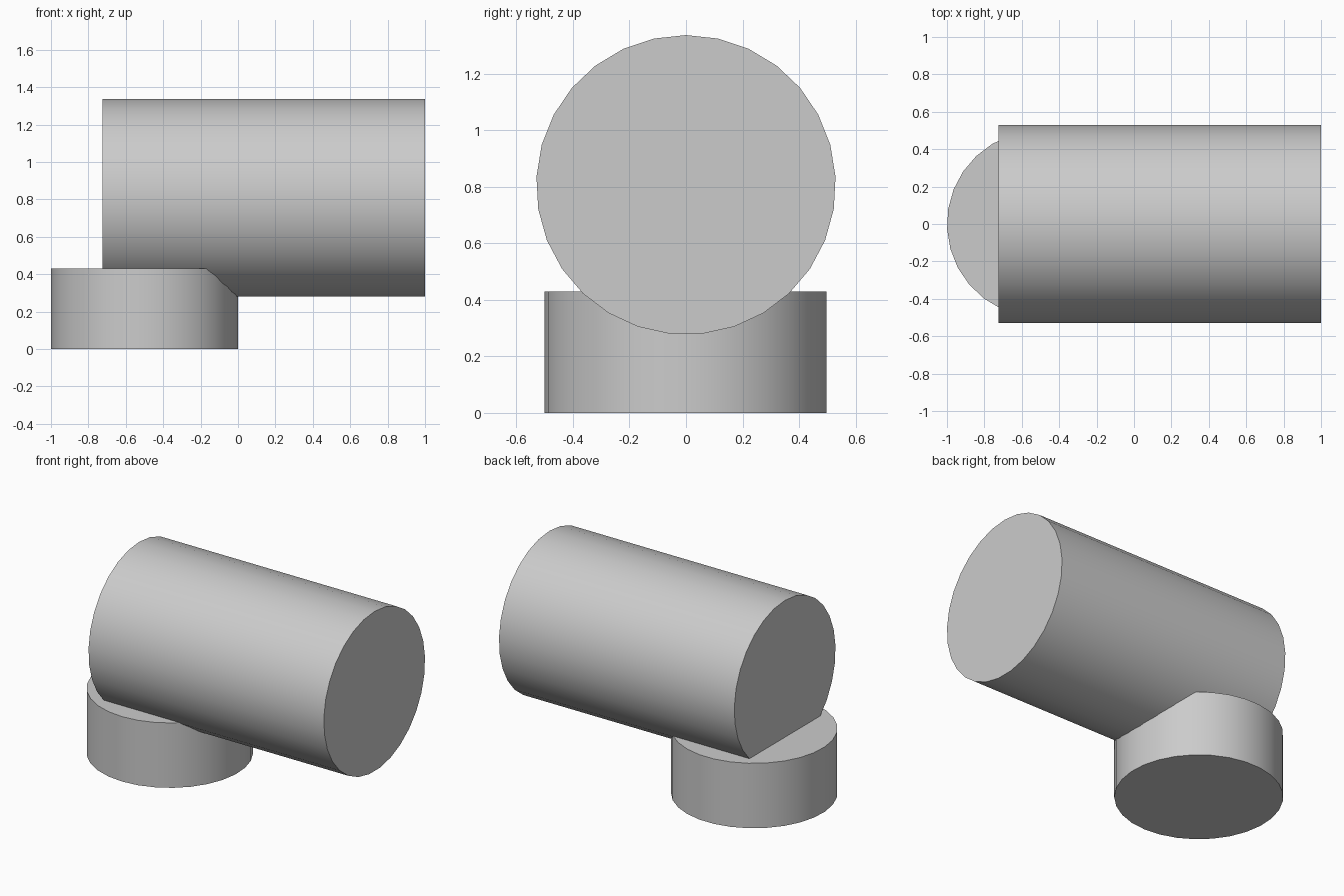
import bpy
import math

cube = bpy.data.objects.get("Cube")
if cube:
    bpy.data.objects.remove(cube, do_unlink=True)

grey = bpy.data.materials.new("plain_grey")
grey.use_nodes = True
grey.diffuse_color = (0.6, 0.6, 0.6, 1)
grey.node_tree.nodes["Principled BSDF"].inputs["Base Color"].default_value = grey.diffuse_color

SIDES = 29


def add_cylinder(name, radius, length, centre, rotation):
    bpy.ops.mesh.primitive_cylinder_add(
        vertices=SIDES, radius=radius, depth=length, location=centre, rotation=rotation)
    part = bpy.context.object
    part.name = name
    part.data.materials.append(grey)
    bpy.ops.object.transform_apply(location=False, rotation=True, scale=False)
    bpy.ops.object.shade_smooth_by_angle(angle=math.radians(30))
    return part


# Upright round base, one corner pointing to the front
add_cylinder("round_base", 0.5, 0.43, (-0.5, 0, 0.215), (0, 0, math.pi))

# Large drum lying along x, one corner pointing up
add_cylinder("lying_drum", 0.53, 1.725, (0.1375, 0, 0.807),
             (math.pi / 2, 0, math.pi / 2))
